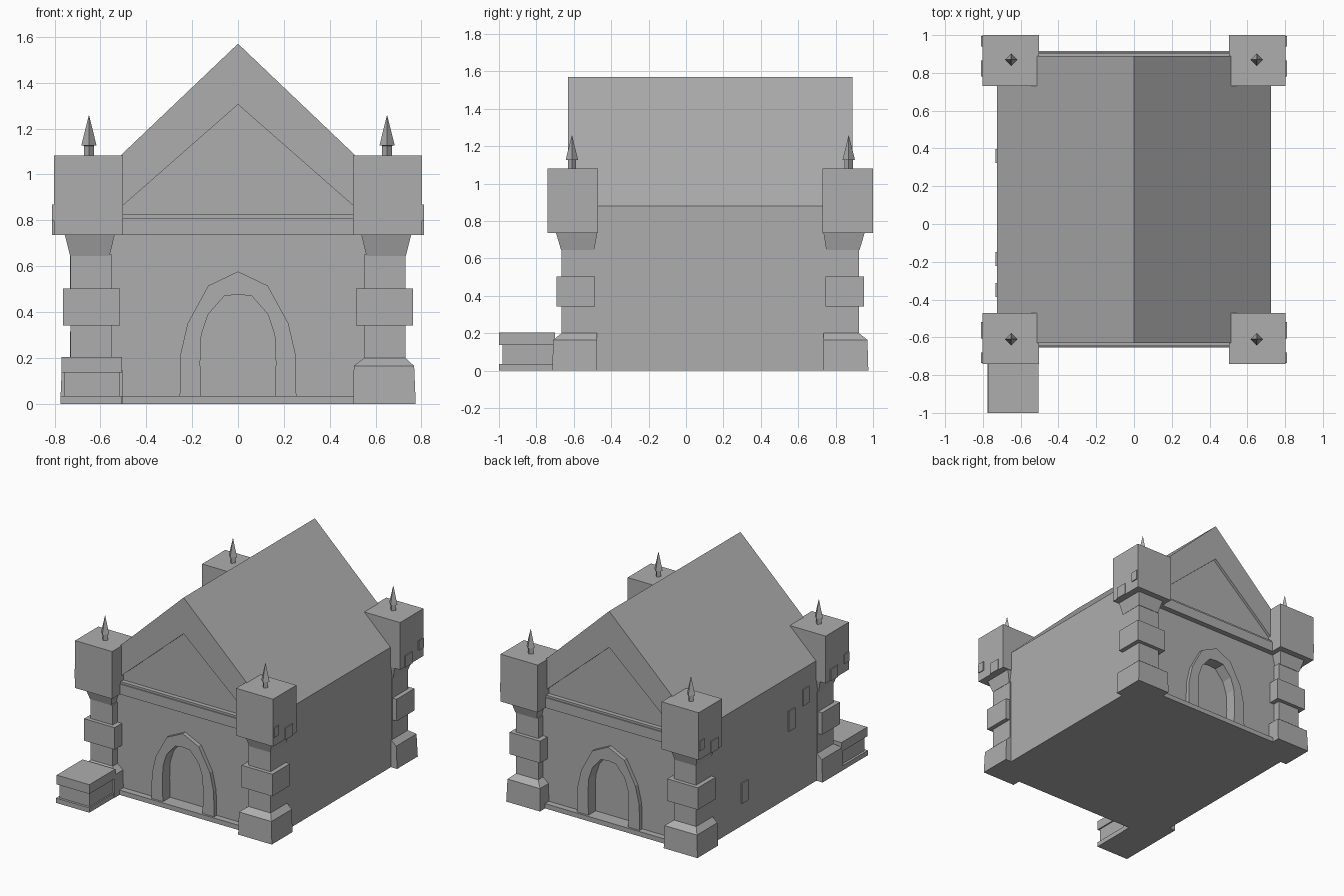
import bpy, bmesh
from math import pi, cos, sin

if "Cube" in bpy.data.objects:
    bpy.data.objects.remove(bpy.data.objects["Cube"])

YC = 0.13   # middle of the building in y; all repeats are mirrored about it

stone = bpy.data.materials.new("grey stone")
stone.diffuse_color = (0.42, 0.42, 0.42, 1)
stone.use_nodes = True
stone.node_tree.nodes["Principled BSDF"].inputs["Base Color"].default_value = stone.diffuse_color


def finish(name, bm, mx=False, my=False):
    """Turn a bmesh into an object, mirrored about the building centre."""
    bmesh.ops.recalc_face_normals(bm, faces=bm.faces)
    bmesh.ops.translate(bm, verts=bm.verts, vec=(0, -YC, 0))
    me = bpy.data.meshes.new(name)
    bm.to_mesh(me)
    bm.free()
    me.materials.append(stone)
    ob = bpy.data.objects.new(name, me)
    ob.location.y = YC
    bpy.context.collection.objects.link(ob)
    if mx or my:
        m = ob.modifiers.new("mirror", 'MIRROR')
        m.use_axis = (mx, my, False)
        m.use_mirror_merge = False
    return ob


def loft(name, rings, mx=False, my=False):
    """Join rings of points with side faces and cap both ends."""
    bm = bmesh.new()
    vs = [[bm.verts.new(p) for p in r] for r in rings]
    n = len(rings[0])
    for a, b in zip(vs, vs[1:]):
        for i in range(n):
            j = (i + 1) % n
            bm.faces.new((a[i], a[j], b[j], b[i]))
    bm.faces.new(vs[0])
    bm.faces.new(vs[-1])
    return finish(name, bm, mx, my)


def prism(name, pts, y0, y1, my=True):
    return loft(name, [[(x, y, z) for x, z in pts] for y in (y0, y1)], my=my)


def rect(x0, x1, y0, y1, z):
    return [(x0, y0, z), (x1, y0, z), (x1, y1, z), (x0, y1, z)]


def box(name, x0, x1, y0, y1, z0, z1, mx=False, my=False):
    return loft(name, [rect(x0, x1, y0, y1, z0), rect(x0, x1, y0, y1, z1)], mx, my)


def both(half):
    """Complete a right-half outline that ends on x = 0."""
    return half + [(-x, z) for x, z in reversed(half[:-1])]


# --- house body with steep roof ---
house = both([(0.725, 0), (0.725, 0.88), (0, 1.57)])
prism("house_core", house, -0.555, 2 * YC + 0.555, my=False)

# --- end walls with the doorway notch ---
door = both([(0.16, 0), (0.165, 0.18), (0.16, 0.30), (0.13, 0.39),
             (0.06, 0.47), (0, 0.477)])
prism("end_wall", house[::-1] + door, -0.61, -0.555)

# --- raised door surround ---
surround = both([(0.255, 0), (0.25, 0.22), (0.22, 0.35), (0.13, 0.515), (0, 0.577)])
prism("door_arch", surround[::-1] + door, -0.64, -0.61)

# --- gable frame, cornice and plinth between the towers ---
frame = both([(0.725, 0.88), (0, 1.57)])
inner = both([(0.53, 0.84), (0, 1.305)])
prism("gable_frame", frame + inner[::-1], -0.63, -0.61)
prism("cornice", [(-0.52, 0.735), (0.52, 0.735), (0.52, 0.81), (-0.52, 0.81)], -0.65, -0.60)
box("cornice_cap", -0.52, 0.52, -0.642, -0.60, 0.81, 0.825, my=True)
box("plinth", -0.52, 0.52, -0.655, -0.55, 0, 0.035, my=True)

# --- corner pillars: base, shaft, band, bracket, turret ---
loft("pillar_base", [rect(0.502, 0.775, -0.715, -0.475, 0),
                     rect(0.505, 0.768, -0.71, -0.475, 0.165),
                     rect(0.55, 0.73, -0.665, -0.475, 0.2)], True, True)
box("pillar_shaft", 0.55, 0.73, -0.665, -0.48, 0.19, 0.65, True, True)
box("pillar_band", 0.515, 0.763, -0.693, -0.487, 0.342, 0.503, True, True)
loft("pillar_bracket", [rect(0.56, 0.732, -0.668, -0.49, 0.645),
                        rect(0.538, 0.755, -0.695, -0.475, 0.736)], True, True)
box("turret", 0.502, 0.803, -0.74, -0.47, 0.735, 1.082, True, True)

# --- small raised stones on the turrets ---
box("turret_stone_low", 0.79, 0.81, -0.605, -0.52, 0.735, 0.82, True, True)
box("turret_stone_high", 0.79, 0.81, -0.735, -0.68, 0.80, 0.87, True, True)


# --- finials: stem and four-sided spike ---
def ring(r, z):
    return [(0.65 + r * cos(i * pi / 2), -0.61 + r * sin(i * pi / 2), z) for i in range(4)]


loft("finial", [ring(0.022, 1.08), ring(0.022, 1.125), ring(0.033, 1.127),
                ring(0.001, 1.257)], True, True)

# --- raised stones on the left wall ---
for y, z, h in ((0.36, 0.24, 0.15), (-0.185, 0.56, 0.15), (-0.35, 0.67, 0.12)):
    box("wall_stone", -0.732, -0.72, y - 0.037, y + 0.037, z - h / 2, z + h / 2)

# --- stone pedestal in front of the left pillar ---
box("pedestal_foot", -0.775, -0.505, -1.0, -0.70, 0, 0.035)
box("pedestal_block", -0.758, -0.515, -0.982, -0.70, 0.035, 0.137)
box("pedestal_top", -0.77, -0.505, -1.0, -0.70, 0.137, 0.205)
